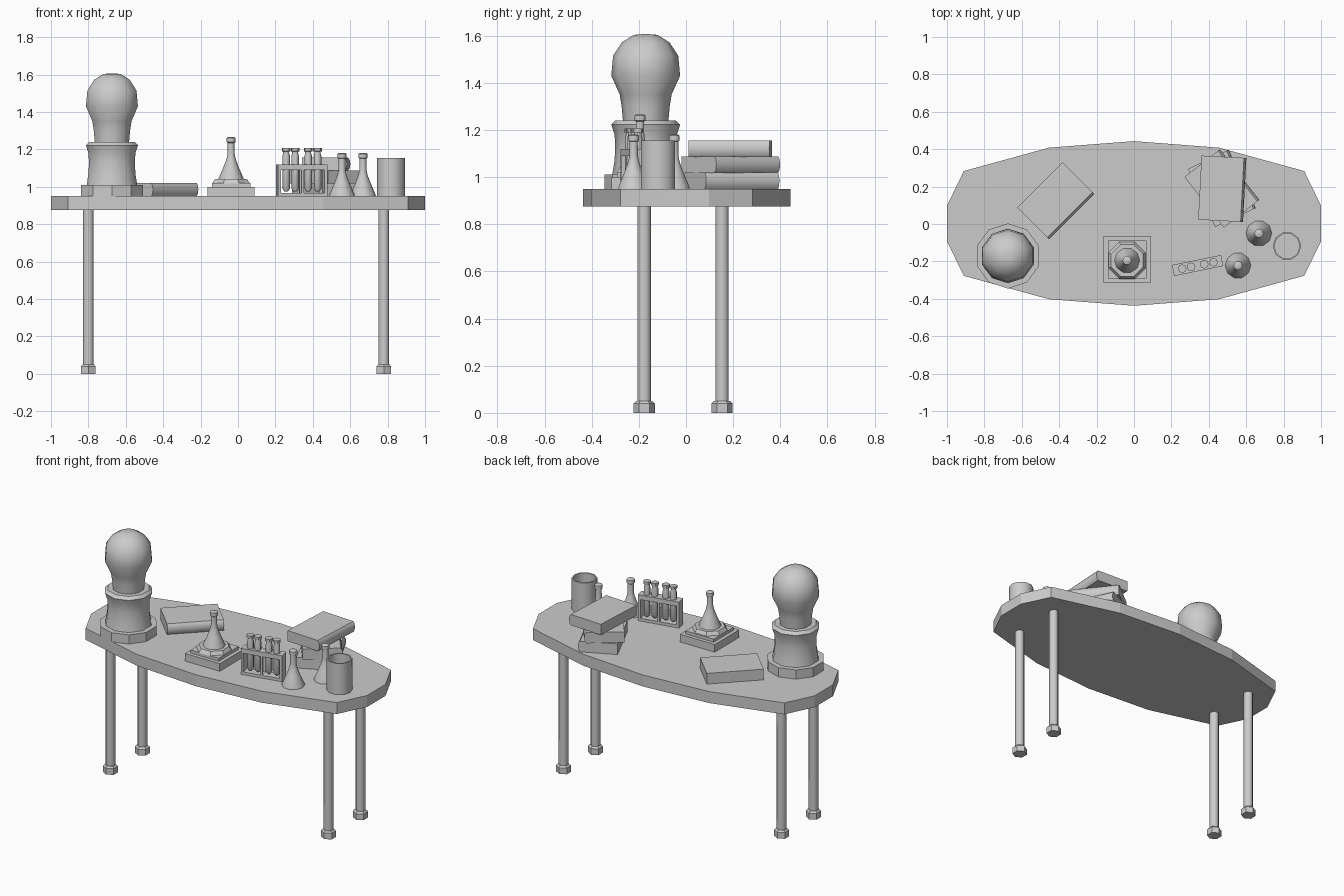
import bpy, bmesh, math
from mathutils import Matrix

if "Cube" in bpy.data.objects:
    bpy.data.objects.remove(bpy.data.objects["Cube"])


def finish(name, bm, loc=(0, 0, 0), rot=0, smooth=None):
    bmesh.ops.recalc_face_normals(bm, faces=bm.faces)
    me = bpy.data.meshes.new(name)
    bm.to_mesh(me)
    bm.free()
    ob = bpy.data.objects.new(name, me)
    bpy.context.collection.objects.link(ob)
    ob.location = loc
    ob.rotation_euler.z = math.radians(rot)
    if smooth:
        bpy.ops.object.select_all(action='DESELECT')
        ob.select_set(True)
        bpy.context.view_layer.objects.active = ob
        bpy.ops.object.shade_smooth_by_angle(angle=math.radians(smooth))
    return ob


def lathe(name, profile, sides, loc, start=0, smooth=45):
    """Closed solid from (radius, height) rings."""
    bm = bmesh.new()
    rings = []
    for r, z in profile:
        a = [math.radians(start) + 2 * math.pi * i / sides for i in range(sides)]
        rings.append([bm.verts.new((r * math.cos(t), r * math.sin(t), z)) for t in a])
    for lo, hi in zip(rings, rings[1:]):
        for i in range(sides):
            j = (i + 1) % sides
            bm.faces.new((lo[i], lo[j], hi[j], hi[i]))
    bm.faces.new(rings[0])
    bm.faces.new(rings[-1])
    return finish(name, bm, loc, 0, smooth)


def prism(name, outline, height, loc, rot=0, upright=False, smooth=None):
    """Extruded outline; upright lays the outline in xz and extrudes along y."""
    bm = bmesh.new()
    pts = [(x, -height / 2, y) if upright else (x, y, 0) for x, y in outline]
    face = bm.faces.new([bm.verts.new(p) for p in pts])
    ext = bmesh.ops.extrude_face_region(bm, geom=[face])
    vec = (0, height, 0) if upright else (0, 0, height)
    bmesh.ops.translate(bm, vec=vec, verts=[v for v in ext['geom'] if isinstance(v, bmesh.types.BMVert)])
    return finish(name, bm, loc, rot, smooth)


def boxes(name, parts, loc, rot=0):
    """One object from several (centre, size) boxes."""
    bm = bmesh.new()
    for c, s in parts:
        bmesh.ops.create_cube(bm, size=1, matrix=Matrix.Translation(c) @ Matrix.Diagonal((*s, 1)))
    return finish(name, bm, loc, rot)


# Table top
quarter = [(1, 0.095), (0.91, 0.28), (0.455, 0.405)]
upper = quarter + [(0, 0.44)] + [(-x, y) for x, y in reversed(quarter)]
outline = upper + [(-x, -y) for x, y in upper]
TOP = 0.95
prism("table_top", outline, 0.075, (0, 0.003, TOP - 0.075))

# Legs and feet
for sx, x in (("left", -0.80), ("right", 0.78)):
    for sy, y in (("front", -0.177), ("back", 0.153)):
        lathe(f"{sy}_{sx}_leg", [(0.03, 0.04), (0.03, 0.88)], 8, (x, y, 0), 22.5)
        lathe(f"{sy}_{sx}_foot", [(0.045, 0), (0.045, 0.04), (0.034, 0.051)], 6, (x, y, 0), 30, 20)

# Bulb jar on its stand
jar = (-0.674, -0.171, 0)
lathe("jar_base", [(0.174, TOP), (0.174, 1.01)], 10, jar, 18, 30)
lathe("jar_stand", [(0.142, 1.01), (0.132, 1.07), (0.129, 1.13), (0.132, 1.18), (0.146, 1.222),
                    (0.128, 1.24)], 10, jar, 18)
lathe("jar_bulb", [(0.096, 1.235), (0.102, 1.30), (0.11, 1.35), (0.146, 1.43), (0.138, 1.515),
                   (0.1, 1.572), (0.05, 1.603), (0.015, 1.606)], 10, jar, 18, 60)

# Books with a rounded spine on the +x side
book = [(-0.12, 0), (0.107, 0), (0.116, 0.012), (0.12, 0.035), (0.116, 0.058), (0.107, 0.07), (-0.12, 0.07)]
for name, x, y, z, rot in (("loose_book", -0.418, 0.124, TOP, -45),
                           ("lower_book", 0.47, 0.19, TOP, 25),
                           ("middle_book", 0.47, 0.19, TOP + 0.068, 38),
                           ("upper_book", 0.472, 0.188, TOP + 0.136, -3)):
    prism(name, book, 0.343, (x, y, z), rot, True, 40)

# Flasks
flask = [(0.069, 0), (0.066, 0.012), (0.041, 0.07), (0.024, 0.115), (0.019, 0.14), (0.018, 0.2),
         (0.024, 0.204), (0.024, 0.226), (0.018, 0.23)]
for name, loc in (("flask_front", (0.556, -0.222, TOP)), ("flask_back", (0.668, -0.05, TOP)),
                  ("flask_on_stand", (-0.037, -0.195, 1.035))):
    lathe(name, flask, 10, loc)

# Stepped stand under the middle flask
boxes("flask_stand", [((0, 0, 0.025), (0.252, 0.252, 0.05)), ((0, 0, 0.0575), (0.205, 0.205, 0.025))],
      (-0.037, -0.19, TOP))
lathe("flask_plate", [(0.108, 1.018), (0.092, 1.042)], 8, (-0.037, -0.195, 0), 22.5, 30)

# Open cup
lathe("cup", [(0.076, 0), (0.076, 0.205), (0.068, 0.205), (0.068, 0.02)], 10, (0.818, -0.118, TOP), 0)

# Test tube rack
rack, tilt = (0.34, -0.222, TOP), 11.5
parts = [((0, 0, 0.009), (0.268, 0.06, 0.018)), ((0, 0, 0.155), (0.268, 0.06, 0.03))]
parts += [((s * 0.126, 0, 0.08), (0.016, 0.06, 0.15)) for s in (-1, 1)]
parts += [((0, s * 0.025, 0.08), (0.014, 0.01, 0.15)) for s in (-1, 1)]
boxes("tube_rack", parts, rack, tilt)

# Test tubes
tube = [(0.01, 0.025), (0.02, 0.04), (0.02, 0.215), (0.016, 0.23), (0.016, 0.238), (0.023, 0.24),
        (0.023, 0.257)]
for i, d in enumerate((-0.084, -0.035, 0.036, 0.087)):
    t = math.radians(tilt)
    lathe(f"test_tube_{i + 1}", tube, 8, (rack[0] + d * math.cos(t), rack[1] + d * math.sin(t), TOP))
